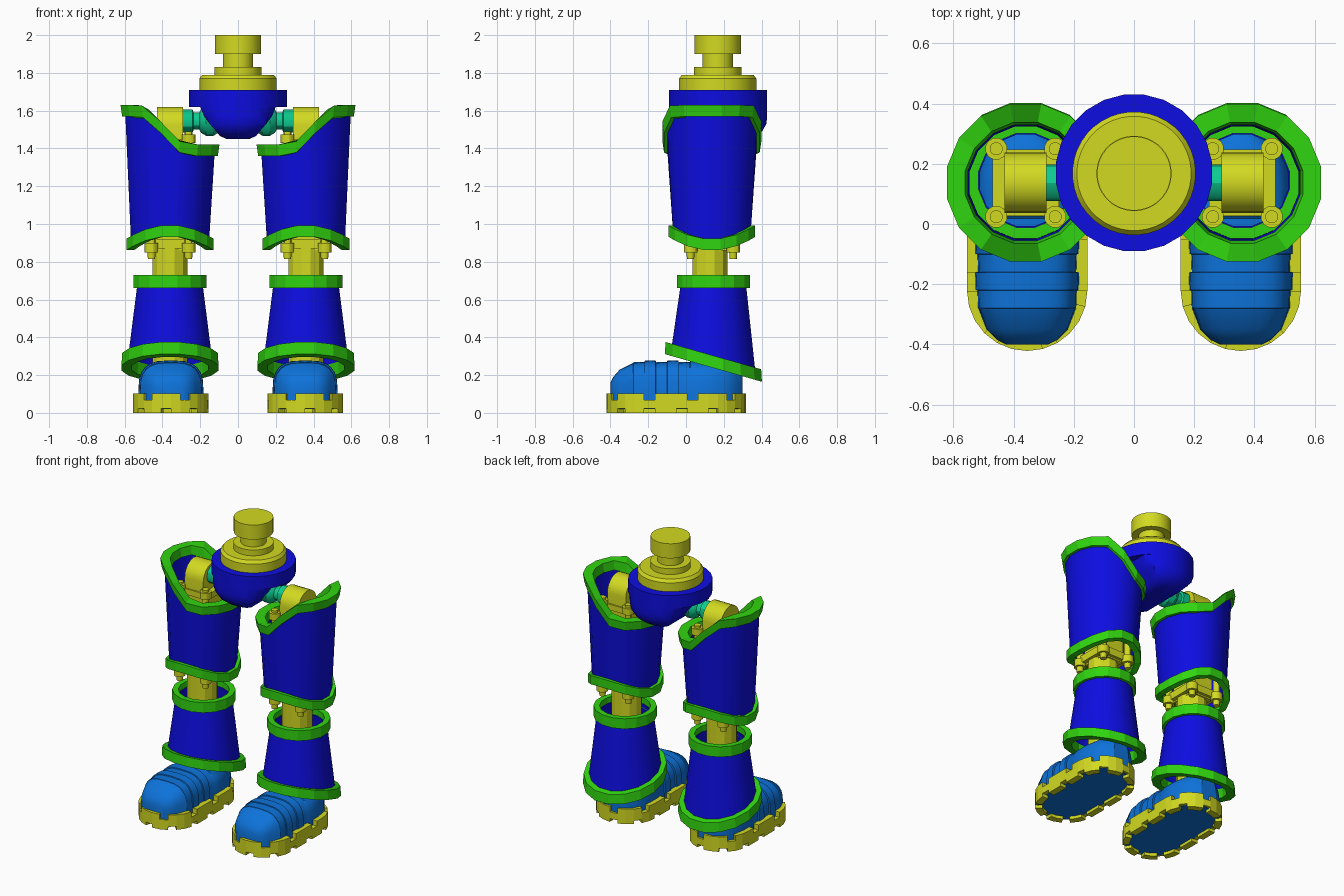
import bpy, bmesh
from math import sin, cos, pi, radians

cube = bpy.data.objects.get("Cube")
if cube:
    bpy.data.objects.remove(cube)


def material(name, rgb):
    m = bpy.data.materials.new(name)
    m.use_nodes = True
    m.diffuse_color = (*rgb, 1)
    m.node_tree.nodes["Principled BSDF"].inputs["Base Color"].default_value = (*rgb, 1)
    return m


BLUE = material("deep blue", (0.004, 0.004, 0.75))
SKY = material("boot blue", (0.004, 0.17, 0.7))
YELLOW = material("mustard yellow", (0.65, 0.7, 0.015))
GREEN = material("bright green", (0.03, 0.66, 0.005))
TEAL = material("teal", (0.004, 0.6, 0.28))

LEG_X, LEG_Y, WAIST_Y = 0.36, 0.137, 0.17


def loft(bm, rings, wrap=False):
    """Skin a list of point rings; wrap joins last to first, otherwise ends are capped."""
    rows = [[bm.verts.new(p) for p in ring] for ring in rings]
    n = len(rows[0])
    pairs = list(zip(rows, rows[1:])) + ([(rows[-1], rows[0])] if wrap else [])
    for a, b in pairs:
        for i in range(n):
            j = (i + 1) % n
            bm.faces.new((a[i], a[j], b[j], b[i]))
    if not wrap:
        bm.faces.new(rows[0])
        bm.faces.new(rows[-1])


def part(name, lofts, mat, pair=True, wrap=False, weld=False, smooth=True):
    """Make an object from lofts, or a left and right pair of them."""
    for side, s in (("left_", 1), ("right_", -1)) if pair else (("", 1),):
        bm = bmesh.new()
        for rings in lofts:
            loft(bm, [[(s * x, y, z) for x, y, z in ring] for ring in rings], wrap)
        if weld:
            bmesh.ops.remove_doubles(bm, verts=bm.verts, dist=1e-4)
        bmesh.ops.recalc_face_normals(bm, faces=bm.faces)
        for f in bm.faces:
            f.smooth = smooth
        for e in bm.edges:
            e.smooth = e.calc_face_angle(pi) < radians(30)
        me = bpy.data.meshes.new(side + name)
        bm.to_mesh(me)
        bm.free()
        me.materials.append(mat)
        bpy.context.collection.objects.link(bpy.data.objects.new(side + name, me))


def circle(cx, cy, r, z, n=16):
    """Ring around z; z may be a height rule of the offset from the centre."""
    pts = []
    for i in range(n):
        a = 2 * pi * (i + 0.5) / n
        dx, dy = r * cos(a), r * sin(a)
        pts.append((cx + dx, cy + dy, z(dx, dy) if callable(z) else z))
    return pts


def turned(cx, cy, profile, n=16):
    return [circle(cx, cy, r, z, n) for r, z in profile]


def box(x0, x1, y0, y1, z0, z1):
    return [[(x0, y0, z), (x1, y0, z), (x1, y1, z), (x0, y1, z)] for z in (z0, z1)]


def shifted(rule, d):
    return lambda x, y: rule(x, y) + d


def tube(name, mat, r_low, low, r_high, high, wall, smooth=True, cy=LEG_Y):
    """Hollow sleeve whose two edges follow height rules."""
    prof = [(r_low, low), (r_high, high), (r_high - wall, high), (r_low - wall, low)]
    part(name, [turned(LEG_X, cy, prof)], mat, wrap=True, smooth=smooth)


# Edge height rules of the armour
def thigh_top(x, y):
    t = min(1, max(0, (x + 0.1) / 0.27))
    return 1.36 + 0.21 * t * t * (3 - 2 * t)


def thigh_bottom(x, y):
    return 0.86 + 0.075 * y * y / (x * x + y * y)


def calf_bottom(x, y):
    return 0.238 - 0.285 * y


def calf_top(x, y):
    return 0.66


# Thigh and calf armour with thick rims
tube("thigh_armour", BLUE, 0.21, shifted(thigh_bottom, 0.03), 0.242, shifted(thigh_top, 0.03), 0.02)
tube("thigh_top_rim", GREEN, 0.258, thigh_top, 0.267, shifted(thigh_top, 0.06), 0.062, False)
tube("thigh_bottom_rim", GREEN, 0.234, thigh_bottom, 0.234, shifted(thigh_bottom, 0.06), 0.042, False)
CALF_Y = 0.145
tube("calf_armour", BLUE, 0.228, shifted(calf_bottom, 0.03), 0.175, shifted(calf_top, 0.03), 0.02, cy=CALF_Y)
tube("calf_top_rim", GREEN, 0.197, calf_top, 0.197, shifted(calf_top, 0.07), 0.038, False, CALF_Y)
tube("calf_bottom_rim", GREEN, 0.262, calf_bottom, 0.258, shifted(calf_bottom, 0.065), 0.055, False, CALF_Y)

# Inner frame of the leg: shin post, thigh block and clamp plates
part("shin_post", [turned(LEG_X, LEG_Y - 0.01, [(0.096, 0.2), (0.096, 0.87)], 12)], YELLOW, smooth=False)
part("thigh_core", [box(LEG_X - 0.08, LEG_X + 0.08, LEG_Y - 0.09, LEG_Y + 0.09, 0.86, 1.45),
                    box(LEG_X - 0.11, LEG_X + 0.11, LEG_Y - 0.11, LEG_Y + 0.11, 0.87, 0.92),
                    box(LEG_X - 0.11, LEG_X + 0.11, LEG_Y - 0.11, LEG_Y + 0.11, 1.41, 1.45)], YELLOW)
bolt = [(0.02, 0.815), (0.022, 0.85), (0.037, 0.85), (0.037, 0.9), (0.022, 0.9),
        (0.022, 1.43), (0.037, 1.43), (0.037, 1.475), (0.022, 1.475), (0.022, 1.49)]
part("corner_bolts", [turned(LEG_X + sx * 0.098, LEG_Y + sy * 0.113, bolt, 12)
                      for sx in (-1, 1) for sy in (-1, 1)], YELLOW)

# Rounded hip bracket and the ball-ended hip axle
arch = [(-0.1, 1.43)] + [(-0.1 * cos(pi * i / 12), 1.52 + 0.1 * sin(pi * i / 12)) for i in range(13)] + [(0.1, 1.43)]
part("hip_bracket", [[[(x, LEG_Y + y, z) for y, z in arch] for x in (0.29, 0.43)]], YELLOW)
axle = [(0.09, 0.03), (0.105, 0.062), (0.13, 0.078), (0.17, 0.078), (0.195, 0.062),
        (0.205, 0.046), (0.235, 0.046), (0.24, 0.06), (0.3, 0.06)]
part("hip_axle", [[[(x, LEG_Y + r * cos(pi * i / 6), 1.545 + r * sin(pi * i / 6))
                    for i in range(12)] for x, r in axle]], TEAL)

# Pelvis bowl, cut away on both sides for the hip balls: height, radius, half width
pelvis = [(1.71, 0.262, 0.27), (1.62, 0.262, 0.27), (1.62, 0.262, 0.2), (1.57, 0.262, 0.18),
          (1.53, 0.258, 0.15), (1.49, 0.235, 0.115), (1.465, 0.2, 0.095), (1.45, 0.15, 0.06)]
part("pelvis", [[[(max(-w, min(w, x)), y, z) for x, y, z in circle(0, WAIST_Y, r, z, 24)]
                 for z, r, w in pelvis]], BLUE, pair=False, weld=True)

# Waist turntable and neck
waist = [(0.205, 1.70), (0.205, 1.77), (0.19, 1.79), (0.125, 1.79), (0.125, 1.83), (0.08, 1.83),
         (0.08, 1.9), (0.123, 1.9), (0.123, 2.0)]
part("waist_column", [turned(0, WAIST_Y - 0.002, waist, 40)], YELLOW, pair=False)

# Boot upper: sections along y with stepped ribs
BOOT_X = 0.355


def boot_section(y, w, h):
    pts = [(BOOT_X + w, y, 0.02)]
    for i in range(13):
        a = pi * i / 12
        c, s = cos(a), sin(a)
        px = w * (abs(c) ** 0.65) * (1 if c > 0 else -1)
        pts.append((BOOT_X + px, y, 0.1 + (h - 0.1) * max(s, 0) ** 0.65))
    return pts + [(BOOT_X - w, y, 0.02)]


sections = [(-0.4, 0.07, 0.16), (-0.385, 0.1, 0.19), (-0.35, 0.135, 0.23), (-0.28, 0.162, 0.265)]
for k in range(5):
    lift = 0.008 * (k % 2)
    y = -0.28 + 0.06 * k
    sections += [(y + 0.001, 0.163 + lift, 0.268 + lift), (y + 0.059, 0.165 + lift, 0.27 + lift)]
sections += [(0.025, 0.168, 0.275), (0.12, 0.168, 0.275), (0.2, 0.155, 0.27), (0.26, 0.12, 0.26), (0.3, 0.06, 0.24)]
part("boot_upper", [[boot_section(*s) for s in sections]], SKY)


# Notched sole band running round the boot
def sole_outline(inset):
    w = 0.2 - inset
    ends = [(cos(pi * i / 12) * w, sin(pi * i / 12) * w) for i in range(13)]
    straight = [-0.22 + 0.34 * i / 6 for i in range(1, 6)]
    pts = [(x, 0.118 + y) for x, y in ends] + [(-w, y) for y in reversed(straight)]
    pts += [(-x, -0.222 - y) for x, y in ends] + [(w, y) for y in straight]
    return [(BOOT_X + x, y) for x, y in pts]


outer, inner = sole_outline(0), sole_outline(0.045)
blocks = []
for i in range(len(outer)):
    j = (i + 1) % len(outer)
    z0 = 0.022 if i % 3 == 0 else 0
    z1 = 0.068 if i % 4 == 2 else 0.103
    blocks.append([[(x, y, z) for x, y in (outer[i], outer[j], inner[j], inner[i])] for z in (z0, z1)])
part("boot_sole", blocks, YELLOW, smooth=False)
